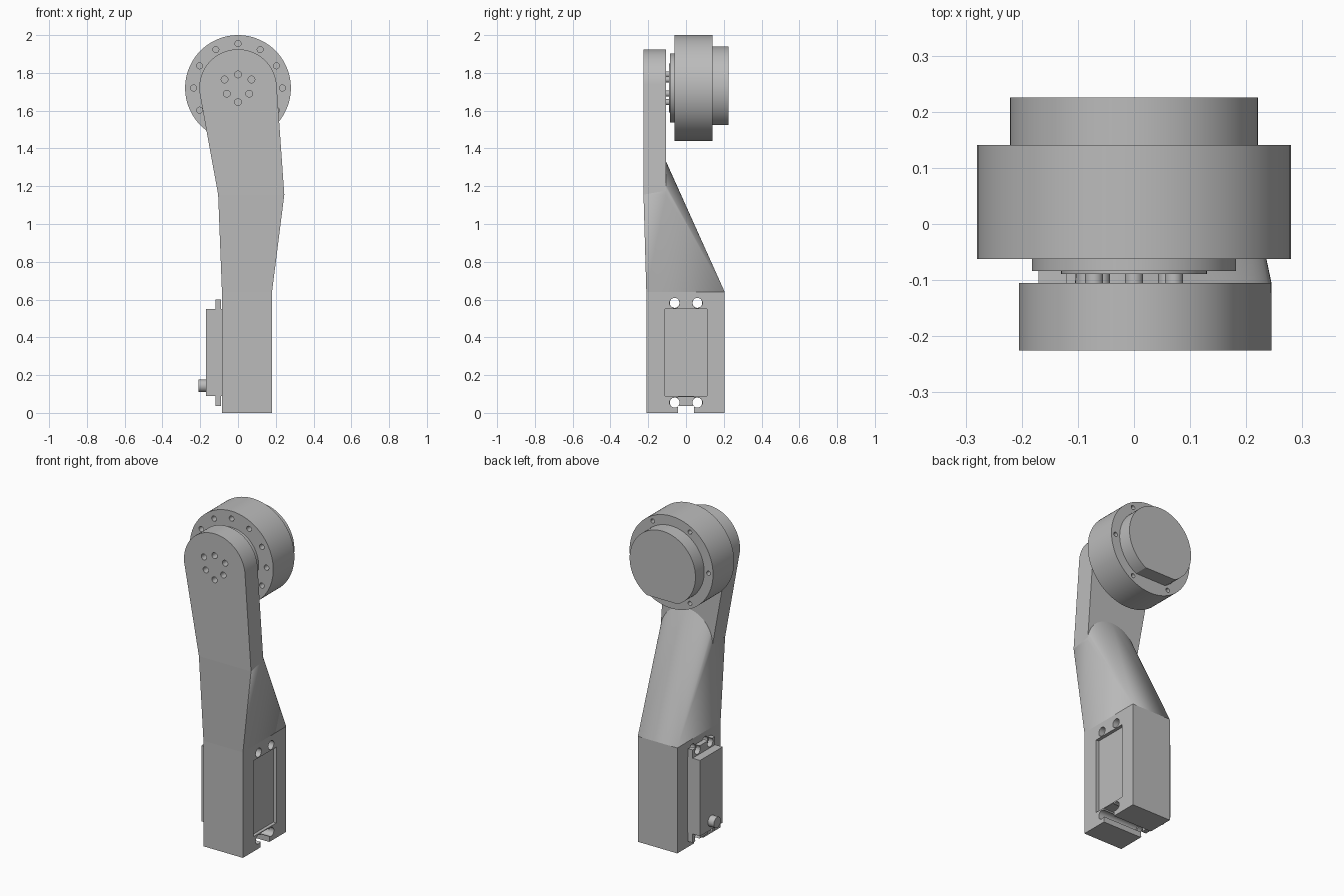
import bpy, bmesh, math
from mathutils import Matrix, Vector

if "Cube" in bpy.data.objects:
    bpy.data.objects.remove(bpy.data.objects["Cube"])

grey = bpy.data.materials.new("plain_grey")
grey.use_nodes = True
grey.diffuse_color = (0.5, 0.5, 0.5, 1)
grey.node_tree.nodes["Principled BSDF"].inputs["Base Color"].default_value = (0.5, 0.5, 0.5, 1)

AXIS_Z = 1.72   # height of the joint axis


def finish(name, bm):
    """Turn a bmesh into a linked object with the shared material."""
    bmesh.ops.recalc_face_normals(bm, faces=bm.faces)
    mesh = bpy.data.meshes.new(name)
    bm.to_mesh(mesh)
    bm.free()
    mesh.materials.append(grey)
    ob = bpy.data.objects.new(name, mesh)
    bpy.context.collection.objects.link(ob)
    return ob


def box(name, x, y, z):
    bm = bmesh.new()
    bmesh.ops.create_cube(bm, size=1)
    for v in bm.verts:
        for i, (lo, hi) in enumerate((x, y, z)):
            v.co[i] = lo if v.co[i] < 0 else hi
    return finish(name, bm)


def rod(name, axis, span, at, radius, sides=24):
    """Cylinder along x or y; at = the other horizontal coordinate and z."""
    bm = bmesh.new()
    lo, hi = span
    turn = Matrix.Rotation(math.pi / 2, 4, "Y" if axis == "x" else "X")
    mid = (lo + hi) / 2
    pos = (mid, at[0], at[1]) if axis == "x" else (at[0], mid, at[1])
    bmesh.ops.create_cone(bm, cap_ends=True, segments=sides, radius1=radius,
                          radius2=radius, depth=hi - lo,
                          matrix=Matrix.Translation(pos) @ turn)
    return finish(name, bm)


def prism(name, outline, y0, y1):
    """Extrude an x-z outline along y."""
    bm = bmesh.new()
    face = bm.faces.new([bm.verts.new((x, y0, z)) for x, z in outline])
    out = bmesh.ops.extrude_face_region(bm, geom=[face])
    moved = [g for g in out["geom"] if isinstance(g, bmesh.types.BMVert)]
    bmesh.ops.translate(bm, verts=moved, vec=(0, y1 - y0, 0))
    return finish(name, bm)


def hull(name, points):
    bm = bmesh.new()
    for p in points:
        bm.verts.new(p)
    out = bmesh.ops.convex_hull(bm, input=bm.verts)
    inner = [g for g in out["geom_interior"] if isinstance(g, bmesh.types.BMVert)]
    bmesh.ops.delete(bm, geom=inner, context="VERTS")
    bmesh.ops.dissolve_limit(bm, angle_limit=0.002, verts=bm.verts, edges=bm.edges)
    return finish(name, bm)


def cut(target, cutters):
    """Subtract the cutters, bake the result and remove the helpers."""
    for c in cutters:
        mod = target.modifiers.new("cut", "BOOLEAN")
        mod.operation = "DIFFERENCE"
        mod.solver = "EXACT"
        mod.object = c
    deps = bpy.context.evaluated_depsgraph_get()
    mesh = bpy.data.meshes.new_from_object(target.evaluated_get(deps))
    target.modifiers.clear()
    target.data = mesh
    for c in cutters:
        bpy.data.objects.remove(c)


def arc(cx, cz, r, start, end, n):
    angles = [math.radians(start + (end - start) * i / n) for i in range(n + 1)]
    return [(cx + r * math.cos(a), cz + r * math.sin(a)) for a in angles]


# Lower housing with servo recess, screw holes and cable slot
screw_spots = [(s * 0.06, z) for s in (-1, 1) for z in (0.055, 0.582)]
housing = box("lower_housing", (-0.085, 0.18), (-0.21, 0.205), (0, 0.64))
cut(housing,
    [rod("cutter", "x", (-0.3, 0.3), p, 0.027) for p in screw_spots]
    + [box("cutter", (0.16, 0.3), (-0.11, 0.11), (0.09, 0.55)),
       box("cutter", (-0.3, 0.3), (-0.043, 0.043), (-0.1, 0.085))])

# Tapered middle blending the box into a round arch on the plate's back
corners = [(x, y, 0.64) for x in (-0.085, 0.18) for y in (-0.21, 0.205)]
front = [(-0.105, -0.225, 1.155), (0.245, -0.225, 1.155)]
arch = [(x, -0.105, z) for x, z in arc(0.07, 1.155, 0.175, 0, 180, 32)]
hull("tapered_middle", corners + front + arch)

# Upper arm plate with a round head and bolt holes
bolts = [(0, 1.792), (0, 1.645)]
bolts += [(s * x, z) for s in (-1, 1) for x, z in ((0.071, 1.765), (0.059, 1.69))]
outline = [(-0.105, 1.155), (0.245, 1.155)] + arc(0, AXIS_Z, 0.205, 5, 187, 48)
plate = prism("upper_arm_plate", outline, -0.225, -0.105)
cut(plate, [rod("cutter", "y", (-0.3, -0.13), p, 0.018) for p in bolts])
for p in bolts:
    rod("joint_bolt", "y", (-0.13, -0.085), p, 0.016)

# Round motor with rings of screw holes on both faces
drum = rod("motor_drum", "y", (-0.062, 0.141), (0, AXIS_Z), 0.28, 96)
front_holes = [rod("cutter", "y", (-0.2, -0.02), p, 0.016, 16)
               for p in arc(0, AXIS_Z, 0.235, 0, 330, 11)]
back_holes = [rod("cutter", "y", (0.1, 0.3), p, 0.013, 16)
              for p in arc(0, AXIS_Z, 0.25, 0, 300, 5)]
cut(drum, front_holes + back_holes)
rod("motor_front_ring", "y", (-0.084, -0.06), (0, AXIS_Z), 0.182, 72)
rod("motor_output_disc", "y", (-0.089, -0.08), (0, AXIS_Z), 0.13, 64)

# Motor rear cap with a flat underside
flat = math.degrees(math.asin(0.195 / 0.221))
prism("motor_rear_cap", arc(0, AXIS_Z, 0.221, -flat, 180 + flat, 72), 0.14, 0.225)

# Servo: body, slotted mounting flange and output shaft
box("servo_body", (-0.17, -0.08), (-0.108, 0.108), (0.09, 0.55))
flange = box("servo_flange", (-0.12, -0.09), (-0.108, 0.108), (0.037, 0.6))
notches = [box("cutter", (-0.3, 0), (y - 0.01, y + 0.01),
               (z, z + 0.1) if z > 0.3 else (z - 0.1, z)) for y, z in screw_spots]
cut(flange, [rod("cutter", "x", (-0.3, 0), p, 0.026) for p in screw_spots] + notches)
rod("servo_shaft", "x", (-0.21, -0.16), (0, 0.143), 0.033, 32)

# Smooth the round walls, keep the edges crisp
bpy.ops.object.select_all(action="DESELECT")
parts = [o for o in bpy.context.collection.objects
         if o.type == "MESH" and grey.name in o.data.materials]
for ob in parts:
    ob.select_set(True)
bpy.context.view_layer.objects.active = parts[0]
bpy.ops.object.shade_smooth_by_angle(angle=math.radians(30))
